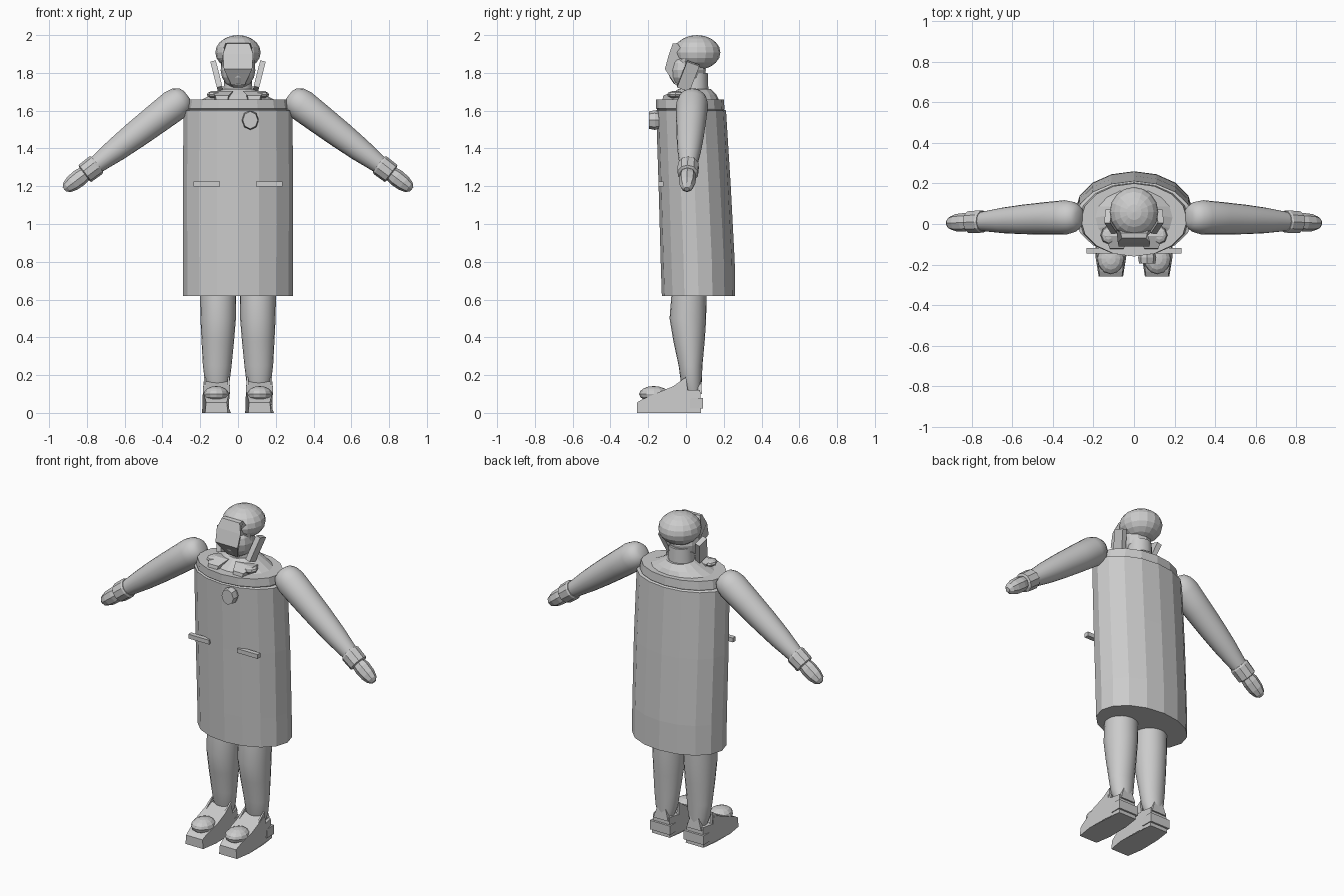
import bpy, bmesh, math
from mathutils import Matrix, Vector, Euler

if "Cube" in bpy.data.objects:
    bpy.data.objects.remove(bpy.data.objects["Cube"])

GREY = (0.6, 0.6, 0.6, 1)
mat = bpy.data.materials.new("plain grey")
mat.use_nodes = True
mat.diffuse_color = GREY
mat.node_tree.nodes["Principled BSDF"].inputs["Base Color"].default_value = GREY


def finish(name, bm, mirror=False, smooth=False):
    """Turn a bmesh into an object, optionally mirrored across x = 0."""
    bmesh.ops.recalc_face_normals(bm, faces=bm.faces)
    mesh = bpy.data.meshes.new(name)
    bm.to_mesh(mesh)
    bm.free()
    mesh.materials.append(mat)
    obj = bpy.data.objects.new(name, mesh)
    bpy.context.collection.objects.link(obj)
    if mirror:
        obj.modifiers.new("mirror", 'MIRROR').use_mirror_merge = False
    if smooth:
        bpy.ops.object.select_all(action='DESELECT')
        obj.select_set(True)
        bpy.context.view_layer.objects.active = obj
        bpy.ops.object.shade_smooth_by_angle(angle=math.radians(40))
    return obj


def loft(name, rings, sides, frame=Matrix(), **kw):
    """Skin elliptical rings given as (height, x, y, radius x, radius y)."""
    bm = bmesh.new()
    loops = []
    for h, cx, cy, rx, ry in rings:
        angles = [math.tau * i / sides for i in range(sides)]
        loops.append([bm.verts.new(frame @ Vector((cx + rx * math.sin(a), cy - ry * math.cos(a), h)))
                      for a in angles])
    for a, b in zip(loops, loops[1:]):
        for i in range(sides):
            j = (i + 1) % sides
            bm.faces.new((a[i], a[j], b[j], b[i]))
    bm.faces.new(loops[0])
    bm.faces.new(loops[-1])
    return finish(name, bm, **kw)


def slab(name, profile, x, **kw):
    """Extrude a side profile of (y, z, half width) points about the given x."""
    bm = bmesh.new()
    left, right = [[bm.verts.new((x + s * w, y, z)) for y, z, w in profile] for s in (1, -1)]
    n = len(profile)
    for i in range(n):
        j = (i + 1) % n
        bm.faces.new((left[i], left[j], right[j], right[i]))
    bm.faces.new(left)
    bm.faces.new(right)
    return finish(name, bm, **kw)


def ball(name, centre, radii, u=12, v=8, **kw):
    bm = bmesh.new()
    m = Matrix.Translation(centre) @ Matrix.Diagonal((*radii, 1))
    bmesh.ops.create_uvsphere(bm, u_segments=u, v_segments=v, radius=1, matrix=m)
    return finish(name, bm, **kw)


def box(name, centre, size, turn=(0, 0, 0), **kw):
    bm = bmesh.new()
    m = Matrix.Translation(centre) @ Euler(turn).to_matrix().to_4x4() @ Matrix.Diagonal((*size, 1))
    bmesh.ops.create_cube(bm, size=1, matrix=m)
    return finish(name, bm, **kw)


# Coat: a long faceted barrel with a trim band and a shallow shoulder cap
loft("coat", [(0.62, 0, 0.066, 0.29, 0.194), (0.8, 0, 0.062, 0.29, 0.196),
              (1.2, 0, 0.046, 0.292, 0.191), (1.6, 0, 0.027, 0.288, 0.185),
              (1.606, 0, 0.025, 0.268, 0.176), (1.612, 0, 0.022, 0.27, 0.182),
              (1.66, 0, 0.02, 0.262, 0.18)], 16)
loft("shoulder_cape", [(1.655, 0, 0.03, 0.2, 0.145), (1.685, 0, 0.04, 0.14, 0.12),
                       (1.715, 0, 0.045, 0.085, 0.085)], 16)
box("pocket_flap", (0.165, -0.132, 1.212), (0.14, 0.028, 0.026), mirror=True)
loft("round_badge", [(-0.035, 0, 0, 0.022, 0.028), (-0.022, 0, 0, 0.038, 0.045),
                     (0, 0, 0, 0.045, 0.052), (0.03, 0, 0, 0.04, 0.046)], 8,
     Matrix.Translation((0.065, -0.165, 1.55)) @ Matrix.Rotation(math.pi / 2, 4, 'X'))

# Collar lapels
slab("lapel", [(-0.125, 1.655, 0.03), (-0.12, 1.68, 0.035), (-0.06, 1.705, 0.06),
               (0.0, 1.695, 0.05), (0.0, 1.655, 0.05)], 0.085, mirror=True)
ball("collar_tip", (0.125, -0.055, 1.685), (0.04, 0.045, 0.02), 8, 6, mirror=True)

# Neck and head
loft("neck", [(1.67, 0, 0.045, 0.08, 0.075), (1.8, 0, 0.045, 0.07, 0.07)], 12, smooth=True)
ball("jaw", (0, 0.005, 1.815), (0.092, 0.1, 0.1), 12, 8)
ball("skull", (0, 0.058, 1.908), (0.12, 0.124, 0.092), 16, 10)
slab("face_mask", [(-0.07, 1.955, 0.06), (-0.09, 1.9, 0.08), (-0.112, 1.82, 0.075),
                   (-0.055, 1.735, 0.035), (-0.01, 1.75, 0.05), (0.0, 1.83, 0.09),
                   (-0.01, 1.9, 0.09), (-0.045, 1.958, 0.065)], 0)
box("cheek_flap", (0.112, 0.012, 1.783), (0.03, 0.07, 0.15), (-0.36, 0.25, 0), mirror=True)

# Arms, cuffs and hands share one frame running down the arm
shoulder, wrist = Vector((0.29, 0.035, 1.665)), Vector((0.8, 0.01, 1.275))
arm = Matrix.Translation(shoulder) @ (wrist - shoulder).to_track_quat('Z', 'Y').to_matrix().to_4x4()


def limb(name, sections, sides, smooth):
    loft(name, [(t, 0, 0, r, r) for t, r in sections], sides, arm, mirror=True, smooth=smooth)


limb("arm", [(-0.026, 0.03), (-0.015, 0.056), (0.015, 0.076), (0.06, 0.085), (0.18, 0.08),
             (0.32, 0.073), (0.45, 0.063), (0.59, 0.046)], 20, True)
limb("cuff", [(0.575, 0.053), (0.585, 0.058), (0.655, 0.056), (0.66, 0.045)], 10, False)
limb("hand", [(0.64, 0.038), (0.69, 0.046), (0.74, 0.043), (0.775, 0.032), (0.793, 0.014)], 8, False)

# Legs
loft("leg", [(0.12, 0.11, 0.035, 0.05, 0.045), (0.17, 0.11, 0.028, 0.066, 0.056),
             (0.25, 0.11, 0.024, 0.076, 0.063), (0.38, 0.107, 0.016, 0.086, 0.083),
             (0.5, 0.105, 0.01, 0.094, 0.097), (0.64, 0.105, 0.016, 0.096, 0.092)],
     20, mirror=True, smooth=True)

# Boots: wedge body, heel block, ankle spikes and domed toe cap
slab("boot", [(-0.26, 0, 0.06), (-0.26, 0.055, 0.055), (-0.235, 0.07, 0.058), (-0.13, 0.115, 0.072),
              (-0.01, 0.165, 0.068), (0.0, 0.12, 0.072), (0.075, 0.12, 0.055), (0.08, 0, 0.06),
              (-0.02, 0, 0.074), (-0.16, 0, 0.076)], 0.114, mirror=True)
box("heel_block", (0.114, 0.055, 0.05), (0.135, 0.07, 0.055), mirror=True)
for side, x in (("inner", 0.05), ("outer", 0.175)):
    slab(side + "_ankle_spike", [(-0.11, 0.11, 0.008), (0.0, 0.19, 0.004),
                                 (0.01, 0.115, 0.008)], x, mirror=True)
slab("heel_tab", [(0.06, 0.1, 0.05), (0.075, 0.22, 0.012), (0.085, 0.1, 0.05)], 0.112, mirror=True)
ball("toe_cap", (0.115, -0.17, 0.1), (0.066, 0.078, 0.042), 12, 8, mirror=True)
